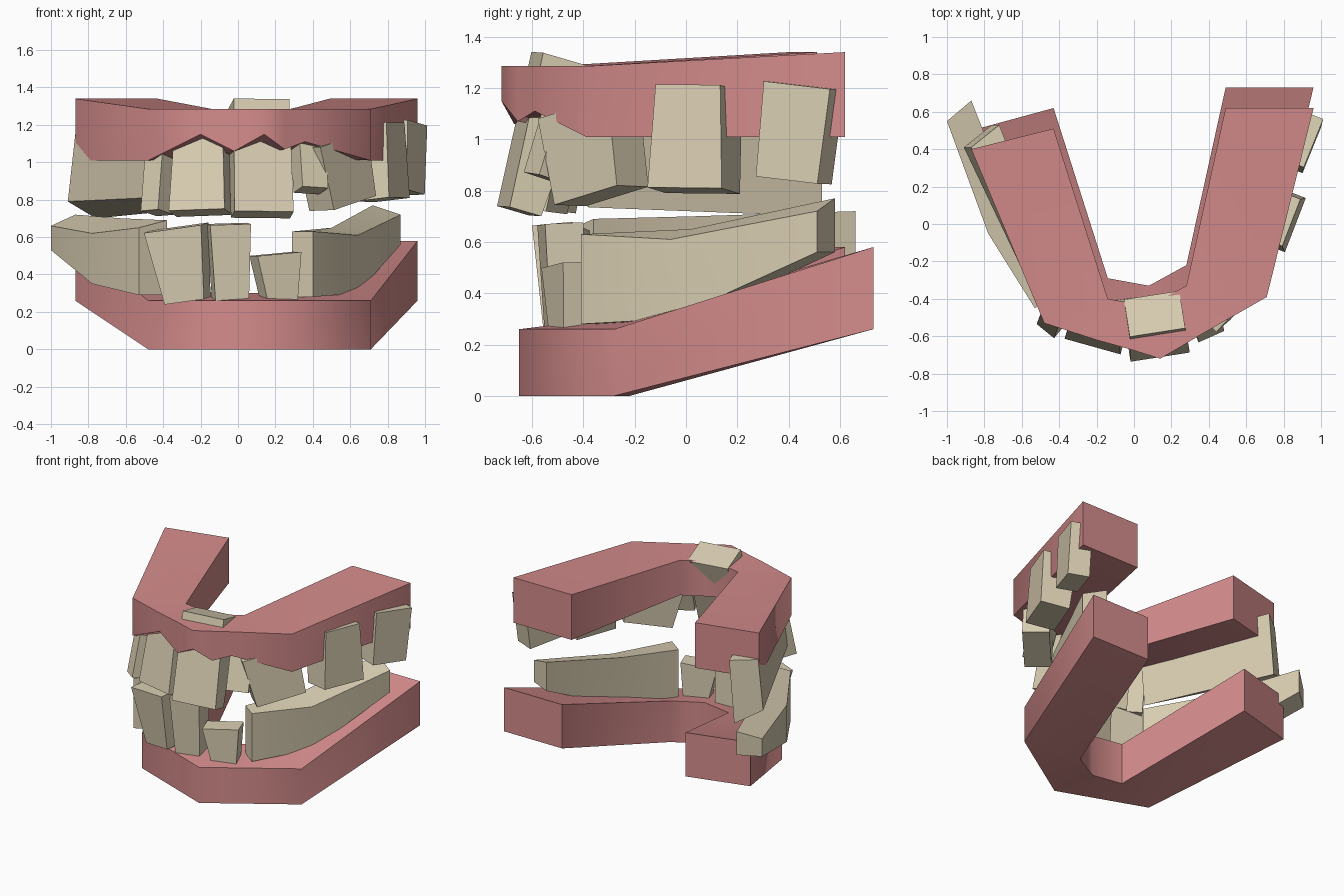
import bpy
import bmesh
import math
from mathutils import Vector

default_cube = bpy.data.objects.get("Cube")
if default_cube:
    bpy.data.objects.remove(default_cube, do_unlink=True)


def make_material(name, colour):
    material = bpy.data.materials.new(name)
    material.use_nodes = True
    material.diffuse_color = colour
    material.node_tree.nodes["Principled BSDF"].inputs["Base Color"].default_value = colour
    return material


gum_pink = make_material("gum pink", (0.66, 0.26, 0.26, 1))
tooth_ivory = make_material("tooth ivory", (0.70, 0.62, 0.45, 1))


def loft(name, rings, material):
    """Skin a row of four-cornered rings and close both ends."""
    bm = bmesh.new()
    rows = [[bm.verts.new(corner) for corner in ring] for ring in rings]
    for near, far in zip(rows, rows[1:]):
        for i in range(len(near)):
            j = (i + 1) % len(near)
            bm.faces.new((near[i], near[j], far[j], far[i]))
    bm.faces.new(rows[0])
    bm.faces.new(rows[-1])
    # neighbouring rings may share an inner corner
    bmesh.ops.remove_doubles(bm, verts=bm.verts, dist=0.0005)
    bmesh.ops.recalc_face_normals(bm, faces=bm.faces)
    mesh = bpy.data.meshes.new(name)
    bm.to_mesh(mesh)
    bm.free()
    mesh.materials.append(material)
    part = bpy.data.objects.new(name, mesh)
    bpy.context.collection.objects.link(part)
    bpy.ops.object.select_all(action="DESELECT")
    part.select_set(True)
    bpy.context.view_layer.objects.active = part
    bpy.ops.object.shade_smooth_by_angle(angle=math.radians(55))
    return part


def section(outer, inner, outer_z, inner_z=None, lean=0.0):
    """Cross-section of an arch: outer wall, then inner wall."""
    low, high = outer_z
    inner_low, inner_high = inner_z or outer_z
    return [
        Vector((*outer, low)),
        Vector((outer[0] + lean, outer[1], high)),
        Vector((inner[0] + lean, inner[1], inner_high)),
        Vector((*inner, inner_low)),
    ]


def tooth(name, base, tip, turn, base_size, tip_size):
    """Tapered block along an axis; turn is its heading in degrees."""
    base, tip = Vector(base), Vector(tip)
    axis = (tip - base).normalized()
    angle = math.radians(turn)
    across = Vector((math.cos(angle), math.sin(angle), 0))
    across = (across - axis * across.dot(axis)).normalized()
    inward = axis.cross(across)
    rings = []
    for centre, (width, depth) in ((base, base_size), (tip, tip_size)):
        rings.append([
            centre + across * width * sx / 2 + inward * depth * sy / 2
            for sx, sy in ((-1, -1), (1, -1), (1, 1), (-1, 1))
        ])
    return loft(name, rings, tooth_ivory)


# Inner corners of the upper arch, reused by the lower one
inner_right, inner_middle, inner_left = (-0.14, -0.4), (0.08, -0.44), (0.28, -0.33)
right_end, left_end = (-0.43, 0.51), (0.49, 0.62)

# Upper gum with a zigzag front rim
roof, raised, inner_rim = 1.285, 1.34, 1.03
front_rim = [
    ((-0.48, -0.53), inner_right, 1.01),
    ((-0.2, -0.62), inner_right, 1.15),
    ((-0.02, -0.67), inner_middle, 1.06),
    ((0.14, -0.72), inner_middle, 1.15),
    ((0.25, -0.656), inner_middle, 1.07),
    ((0.36, -0.59), inner_left, 1.11),
    ((0.71, -0.39), inner_left, 1.01),
]
upper = [section((-0.87, 0.4), right_end, (1.01, raised))]
upper += [section(o, i, (rim, roof), (inner_rim, roof)) for o, i, rim in front_rim]
upper += [section((0.96, 0.62), left_end, (1.01, raised))]
loft("upper_gum", upper, gum_pink)


# Lower gum, set back and rising towards both ends
def set_back(point):
    return (point[0], point[1] + 0.11)


end_z, front_z, ridge_z = (0.26, 0.58), (0, 0.26), (0, 0.3)
loft("lower_gum", [
    section((-0.87, 0.5), set_back(right_end), end_z),
    section((-0.48, -0.42), set_back(inner_right), front_z, ridge_z),
    section((0.14, -0.65), set_back(inner_middle), front_z, ridge_z),
    section((0.71, -0.28), set_back(inner_left), front_z, ridge_z),
    section((0.96, 0.73), set_back(left_end), end_z),
], gum_pink)

# Fused rows of back teeth
loft("upper_right_molar_row", [
    section((-0.49, -0.47), (-0.41, -0.38), (0.81, 1.15), (0.735, 1.15), lean=0.04),
    section((-0.91, 0.41), (-0.76, 0.53), (0.79, 1.15), (0.7, 1.15), lean=0.04),
], tooth_ivory)
loft("lower_right_molar_row", [
    section((-0.53, -0.45), (-0.38, -0.36), (0.29, 0.65), (0.29, 0.69)),
    section((-0.78, -0.05), (-0.62, 0.03), (0.35, 0.62), (0.35, 0.7)),
    section((-1, 0.55), (-0.87, 0.66), (0.53, 0.66), (0.55, 0.72)),
], tooth_ivory)
loft("lower_left_molar_row", [
    section((0.4, -0.41), (0.29, -0.33), (0.28, 0.63)),
    section((0.64, -0.06), (0.5, 0.02), (0.3, 0.61), (0.3, 0.65)),
    section((0.87, 0.51), (0.72, 0.58), (0.56, 0.72), (0.56, 0.77)),
], tooth_ivory)

# Upper single teeth
tooth("upper_right_canine", base=(-0.43, -0.52, 0.73), tip=(-0.4, -0.44, 1.12),
      turn=-40, base_size=(0.12, 0.14), tip_size=(0.12, 0.14))
tooth("upper_right_incisor", base=(-0.2, -0.58, 0.73), tip=(-0.19, -0.49, 1.15),
      turn=-16, base_size=(0.31, 0.16), tip_size=(0.27, 0.16))
tooth("upper_left_incisor", base=(0.13, -0.65, 0.72), tip=(0.11, -0.48, 1.31),
      turn=9, base_size=(0.32, 0.13), tip_size=(0.3, 0.21))
tooth("upper_left_small_tooth", base=(0.39, -0.55, 0.85), tip=(0.37, -0.46, 1.15),
      turn=25, base_size=(0.15, 0.12), tip_size=(0.15, 0.12))
tooth("upper_left_canine", base=(0.56, -0.33, 0.78), tip=(0.5, -0.38, 1.12),
      turn=47, base_size=(0.34, 0.18), tip_size=(0.38, 0.18))
tooth("upper_left_front_molar", base=(0.77, 0.03, 0.8), tip=(0.73, 0.05, 1.2),
      turn=69, base_size=(0.31, 0.2), tip_size=(0.27, 0.24))
tooth("upper_left_back_molar", base=(0.88, 0.42, 0.84), tip=(0.89, 0.46, 1.21),
      turn=68, base_size=(0.26, 0.15), tip_size=(0.28, 0.15))

# Lower single teeth
tooth("lower_right_canine", base=(-0.27, -0.46, 0.26), tip=(-0.33, -0.48, 0.65),
      turn=-15, base_size=(0.22, 0.14), tip_size=(0.32, 0.16))
tooth("lower_middle_incisor", base=(-0.04, -0.47, 0.26), tip=(-0.05, -0.49, 0.67),
      turn=8, base_size=(0.18, 0.14), tip_size=(0.22, 0.15))
tooth("lower_left_small_tooth", base=(0.22, -0.45, 0.26), tip=(0.2, -0.46, 0.51),
      turn=20, base_size=(0.17, 0.12), tip_size=(0.25, 0.13))
